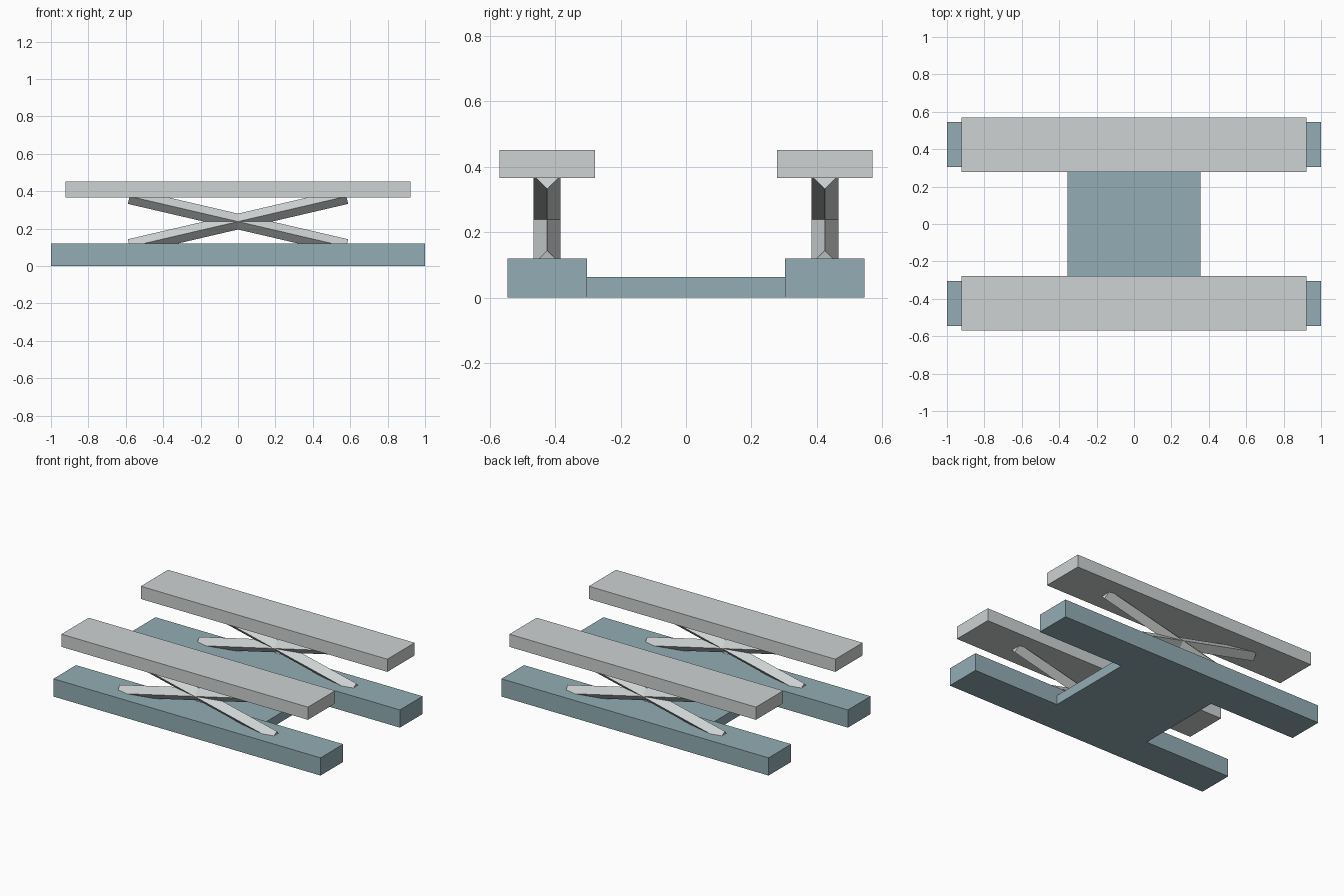
import bpy
import math

cube = bpy.data.objects.get("Cube")
if cube:
    bpy.data.objects.remove(cube, do_unlink=True)


def make_material(name, rgb):
    mat = bpy.data.materials.new(name)
    mat.use_nodes = True
    mat.diffuse_color = (*rgb, 1)
    mat.node_tree.nodes["Principled BSDF"].inputs["Base Color"].default_value = (*rgb, 1)
    return mat


def add_box(name, center, size, mat, rotation=(0, 0, 0)):
    bpy.ops.mesh.primitive_cube_add(size=1, location=center)
    box = bpy.context.object
    box.name = name
    box.scale = size
    box.rotation_euler = rotation
    box.data.materials.append(mat)
    return box


base_blue = make_material("grey blue", (0.29, 0.42, 0.46))
light_grey = make_material("light grey", (0.62, 0.645, 0.645))

TRACK_Y = 0.4245                  # centre line of each lifting track
BEAM_SIDE = 0.0585                # square beam, stood on its edge
BEAM_TILT = math.radians(13.1)

# Low deck joining the two base rails
add_box("base_deck", (0, 0, 0.0315), (0.711, 0.607, 0.063), base_blue)

for label, side in (("front", -1), ("back", 1)):
    y = side * TRACK_Y
    # Base rail and lifting platform
    add_box(label + "_base_rail", (0, y, 0.06), (2, 0.242, 0.12), base_blue)
    add_box(label + "_platform", (0, y, 0.409), (1.846, 0.291, 0.086), light_grey)
    # Crossed scissor beams with a diamond section
    for direction, tilt in (("rising", -BEAM_TILT), ("falling", BEAM_TILT)):
        add_box(f"{label}_{direction}_scissor_beam", (0, y, 0.238),
                (1.19, BEAM_SIDE, BEAM_SIDE), light_grey,
                (math.radians(45), tilt, 0))
